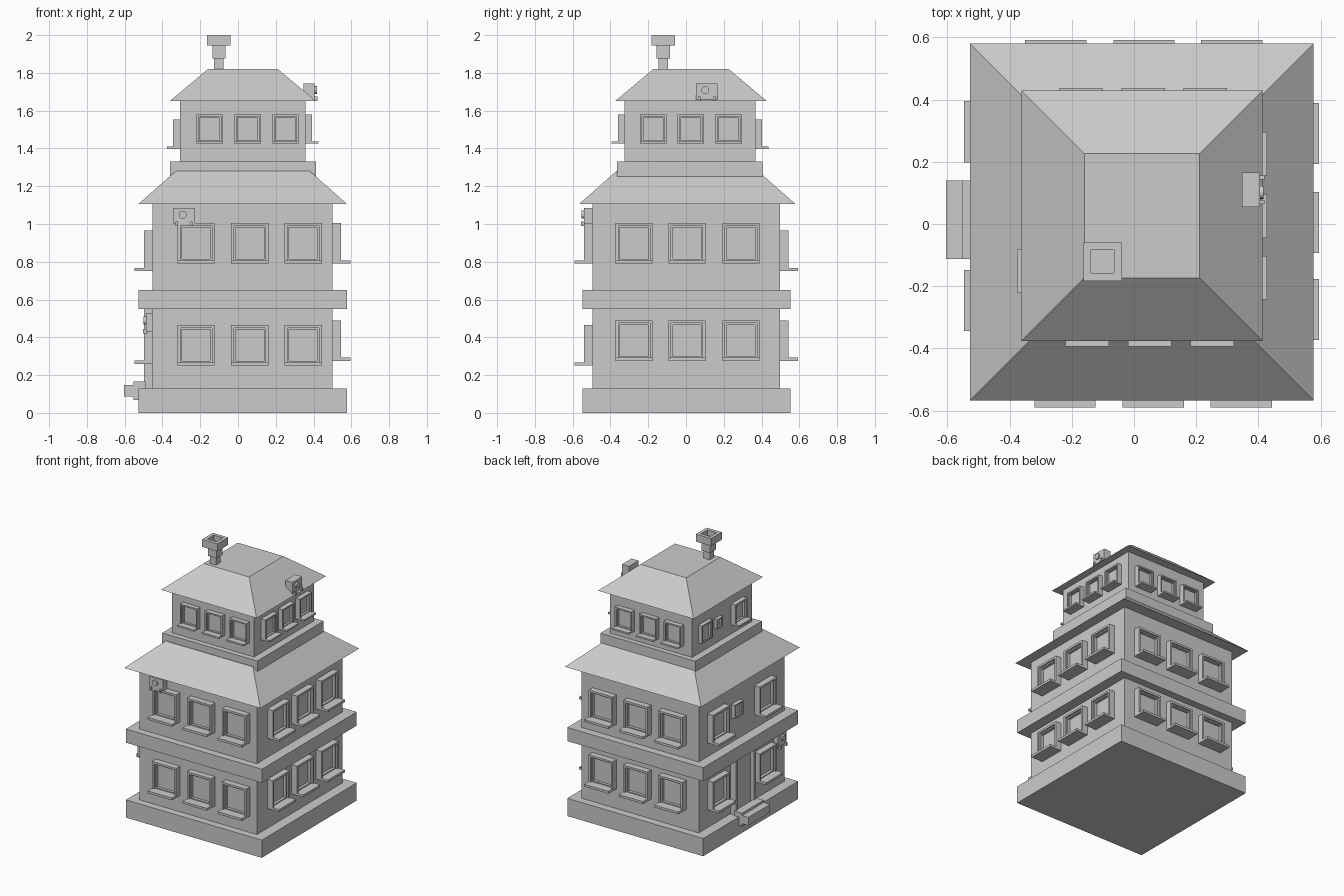
import bpy, bmesh
from mathutils import Vector

if "Cube" in bpy.data.objects:
    bpy.data.objects.remove(bpy.data.objects["Cube"])

OUT = {"front": Vector((0, -1, 0)), "back": Vector((0, 1, 0)),
       "right": Vector((1, 0, 0)), "left": Vector((-1, 0, 0))}


def finish(bm, name):
    bmesh.ops.recalc_face_normals(bm, faces=bm.faces)
    me = bpy.data.meshes.new(name)
    bm.to_mesh(me)
    bm.free()
    ob = bpy.data.objects.new(name, me)
    bpy.context.collection.objects.link(ob)
    return ob


def add_box(bm, lo, hi):
    lo, hi = Vector(lo), Vector(hi)
    vs = bmesh.ops.create_cube(bm, size=1)["verts"]
    for v in vs:
        v.co = Vector(((lo[i] + hi[i]) / 2 + v.co[i] * abs(hi[i] - lo[i]) for i in range(3)))
    return list({f for v in vs for f in v.link_faces})


def box(name, lo, hi):
    bm = bmesh.new()
    add_box(bm, lo, hi)
    return finish(bm, name)


def on_wall(side, wall, u, d, z):
    """u runs along the wall, d points outward from the wall plane."""
    n = OUT[side]
    if n.x:
        return Vector((wall + n.x * d, u, z))
    return Vector((u, wall + n.y * d, z))


def wall_box(bm, side, wall, u0, u1, d0, d1, z0, z1):
    return add_box(bm, on_wall(side, wall, u0, d0, z0), on_wall(side, wall, u1, d1, z1))


def recess(bm, face, rim, depth, n):
    bmesh.ops.inset_region(bm, faces=[face], thickness=rim)
    new = bmesh.ops.extrude_discrete_faces(bm, faces=[face])["faces"][0]
    bmesh.ops.translate(bm, verts=new.verts, vec=-n * depth)
    return new


def outer_face(bm, faces, n):
    bmesh.ops.recalc_face_normals(bm, faces=faces)
    return max(faces, key=lambda f: f.calc_center_median().dot(n))


# framed window with stepped recess and a projecting sill
def window(name, side, wall, u, z, w=0.197, h=0.215, d=0.045, sill=0.095):
    bm = bmesh.new()
    n = OUT[side]
    s = w / 0.197
    f = outer_face(bm, wall_box(bm, side, wall, u - w/2, u + w/2, -0.01, d, z, z + h), n)
    f = recess(bm, f, 0.021 * s, d * 0.3, n)
    recess(bm, f, 0.013 * s, d * 0.45, n)
    if sill:
        wall_box(bm, side, wall, u - w/2, u + w/2, 0, sill, z, z + 0.017 * s)
    finish(bm, name)


# four-sided roof with a flat top
def hip_roof(name, x0, x1, y0, y1, z0, z1, inset):
    bm = bmesh.new()
    for v in {v for f in add_box(bm, (x0, y0, z0), (x1, y1, z1)) for v in f.verts}:
        if v.co.z > (z0 + z1) / 2:
            v.co.x += inset if v.co.x < (x0 + x1) / 2 else -inset
            v.co.y += inset if v.co.y < (y0 + y1) / 2 else -inset
    finish(bm, name)


# small wall unit: housing, round port and two pegs
def wall_unit(name, side, wall, u, z, w=0.112, h=0.085, d=0.045):
    bm = bmesh.new()
    n = OUT[side]
    wall_box(bm, side, wall, u - w/2, u + w/2, -0.01, d, z, z + h)
    for du in (-0.35, 0.35):
        wall_box(bm, side, wall, u + du*w - 0.006, u + du*w + 0.006, d - 0.01, d + 0.015, z - 0.01, z + 0.014)
    m = n.to_track_quat('Z', 'Y').to_matrix().to_4x4()
    m.translation = on_wall(side, wall, u - 0.008, d + 0.002, z + h * 0.58)
    bmesh.ops.create_cone(bm, cap_ends=True, segments=16, radius1=0.021, radius2=0.021, depth=0.02, matrix=m)
    finish(bm, name)


# masses
box("base_plinth", (-0.527, -0.548, 0), (0.577, 0.553, 0.13))
box("main_body", (-0.452, -0.495, 0.12), (0.50, 0.497, 1.11))
box("floor_band", (-0.527, -0.548, 0.55), (0.577, 0.553, 0.65))
hip_roof("lower_roof", -0.528, 0.578, -0.567, 0.58, 1.105, 1.28, 0.198)
box("upper_plinth", (-0.36, -0.365, 1.25), (0.412, 0.405, 1.33))
box("upper_body", (-0.308, -0.325, 1.32), (0.358, 0.368, 1.66))
hip_roof("upper_roof", -0.362, 0.414, -0.376, 0.429, 1.65, 1.82, 0.203)

# chimney
cx, cy = -0.101, -0.121
for nm, r, z0, z1 in (("chimney_stem", 0.025, 1.81, 1.88), ("chimney_collar", 0.035, 1.876, 1.945)):
    box(nm, (cx - r, cy - r, z0), (cx + r, cy + r, z1))
bm = bmesh.new()
up = Vector((0, 0, 1))
top = outer_face(bm, add_box(bm, (cx - 0.062, cy - 0.062, 1.945), (cx + 0.062, cy + 0.062, 2.0)), up)
recess(bm, top, 0.035, 0.04, up)
finish(bm, "chimney_cap")

# main floor windows: side, wall plane, centres, sill heights
MAIN = [("front", -0.495, (-0.222, 0.062, 0.345), (0.25, 0.79)),
        ("back", 0.497, (-0.252, 0.032, 0.314), (0.275, 0.75)),
        ("right", 0.50, (-0.275, 0.005, 0.291), (0.275, 0.79)),
        ("left", -0.452, (-0.246, 0.297), (0.26, 0.75))]
for side, wall, us, zs in MAIN:
    for fl, z in enumerate(zs):
        for i, u in enumerate(us):
            window(f"{side}_window_{fl}_{i}", side, wall, u, z)

# top floor windows
TOP = [("front", -0.325, (-0.15, 0.051, 0.252), 1.425),
       ("back", 0.368, (-0.17, 0.03, 0.229), 1.398),
       ("right", 0.358, (-0.173, 0.025, 0.226), 1.425),
       ("left", -0.308, (-0.152,), 1.398)]
for side, wall, us, z in TOP:
    for i, u in enumerate(us):
        window(f"{side}_top_window_{i}", side, wall, u, z, 0.139, 0.154, 0.035, 0.069)
window("left_top_window_plain", "left", -0.308, 0.235, 1.41, 0.125, 0.13, 0.03, 0)
window("left_small_window_low", "left", -0.452, 0.07, 0.83, 0.1, 0.1, 0.03, 0)
window("left_small_window_high", "left", -0.308, 0.08, 1.445, 0.07, 0.07, 0.025, 0)

# door and steps on the left side
bm = bmesh.new()
n = OUT["left"]
f = outer_face(bm, wall_box(bm, "left", -0.452, -0.1, 0.13, -0.01, 0.046, 0.12, 0.555), n)
recess(bm, f, 0.028, 0.03, n)
finish(bm, "door")
box("upper_step", (-0.553, -0.112, 0.068), (-0.49, 0.14, 0.165))
box("lower_step", (-0.604, -0.112, 0.088), (-0.54, 0.14, 0.148))

# wall units
wall_unit("front_unit", "front", -0.495, -0.285, 1.0)
wall_unit("roof_unit", "right", 0.357, 0.11, 1.66, d=0.048)
wall_unit("left_unit", "left", -0.452, -0.42, 0.43, w=0.1, h=0.1, d=0.035)
